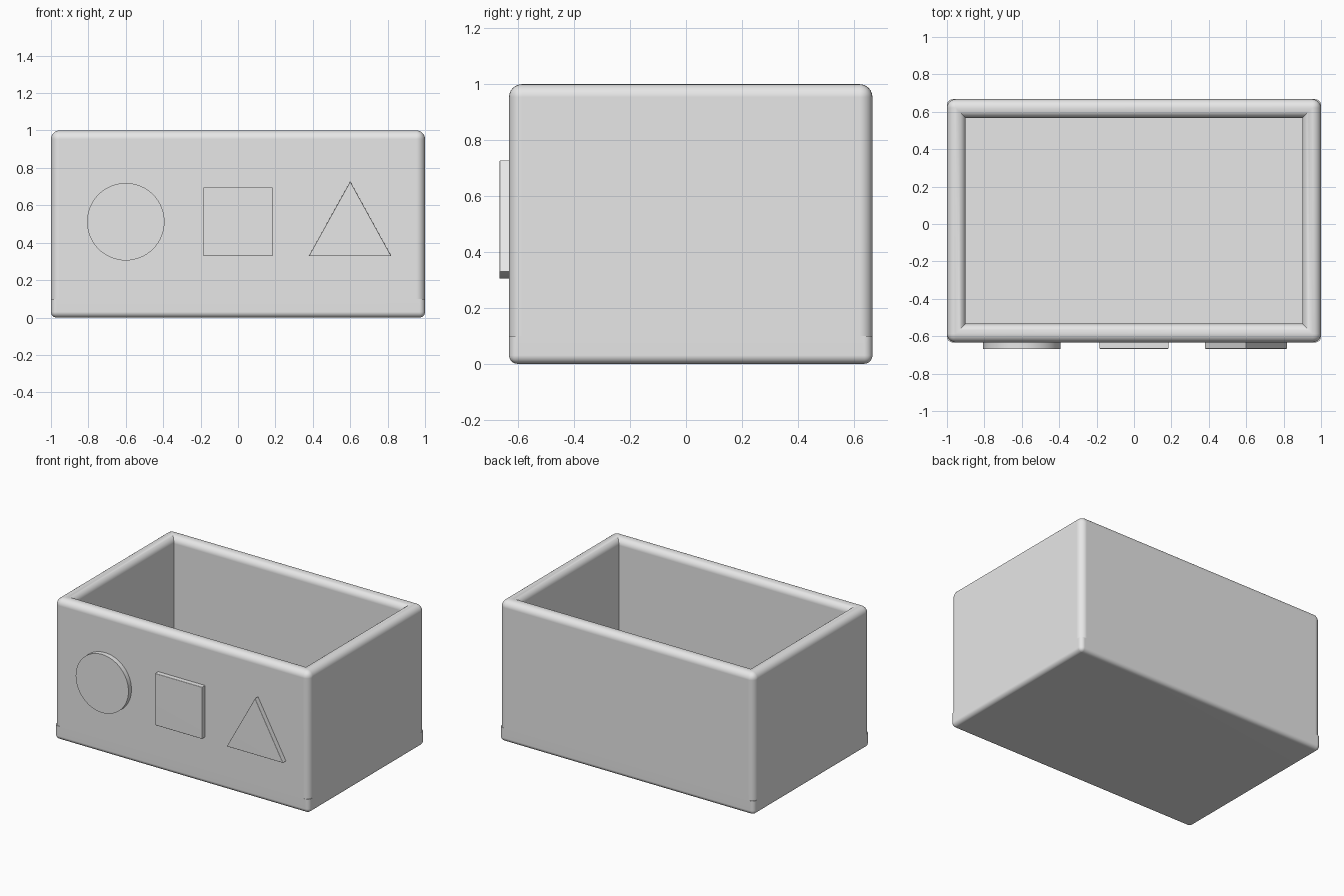
import bpy, bmesh, math
from mathutils import Matrix

if "Cube" in bpy.data.objects:
    bpy.data.objects.remove(bpy.data.objects["Cube"], do_unlink=True)

grey = bpy.data.materials.new("light grey")
grey.use_nodes = True
grey.diffuse_color = (0.8, 0.8, 0.8, 1)
grey.node_tree.nodes["Principled BSDF"].inputs["Base Color"].default_value = (0.8, 0.8, 0.8, 1)

MID_Y, HALF_X, HALF_Y = 0.017, 1.0, 0.65
WALL, FLOOR, TOP = 0.1, 0.1, 1.0
FRONT, FACE = -0.667, MID_Y - HALF_Y


def rect(hx, hy, z):
    return [(x * hx, MID_Y + y * hy, z) for x, y in ((-1, -1), (1, -1), (1, 1), (-1, 1))]


def finish(name, bm, edges=(), radius=0.0, segments=6):
    """Round the chosen edges and turn the mesh into a smooth shaded object."""
    bmesh.ops.recalc_face_normals(bm, faces=bm.faces)
    if radius:
        bmesh.ops.bevel(bm, geom=list(edges), offset=radius, segments=segments,
                        profile=0.5, affect='EDGES')
    mesh = bpy.data.meshes.new(name)
    bm.to_mesh(mesh)
    bm.free()
    mesh.materials.append(grey)
    obj = bpy.data.objects.new(name, mesh)
    bpy.context.collection.objects.link(obj)
    bpy.ops.object.select_all(action='DESELECT')
    obj.select_set(True)
    bpy.context.view_layer.objects.active = obj
    bpy.ops.object.shade_smooth_by_angle(angle=math.radians(30))
    weighted = obj.modifiers.new("even shading", 'WEIGHTED_NORMAL')
    weighted.keep_sharp = True
    return obj


def prism(bm, bottom, top):
    """Close two matching outlines into a solid."""
    a = [bm.verts.new(p) for p in bottom]
    b = [bm.verts.new(p) for p in top]
    bm.faces.new(a)
    bm.faces.new(b)
    for i in range(len(a)):
        j = (i + 1) % len(a)
        bm.faces.new((a[i], a[j], b[j], b[i]))


# Floor slab, rounded below and at the corners
bm = bmesh.new()
prism(bm, rect(HALF_X, HALF_Y, 0), rect(HALF_X, HALF_Y, FLOOR))
finish("floor_slab", bm,
       [e for e in bm.edges if min(v.co.z for v in e.verts) < 0.01], 0.03)

# Walls: a rectangular ring with a rounded rim and outer corners
bm = bmesh.new()
loops = [[bm.verts.new(p) for p in rect(HALF_X - t, HALF_Y - t, z)]
         for t, z in ((0, FLOOR), (0, TOP), (WALL, TOP), (WALL, FLOOR))]
for a, b in zip(loops, loops[1:] + loops[:1]):
    for i in range(4):
        j = (i + 1) % 4
        bm.faces.new((a[i], a[j], b[j], b[i]))
rounded = []
for a, b in ((loops[1], loops[1]), (loops[2], loops[2])):
    rounded += [bm.edges.get((a[i], b[(i + 1) % 4])) for i in range(4)]
rounded += [bm.edges.get((loops[0][i], loops[1][i])) for i in range(4)]
finish("walls", bm, rounded, 0.046)


# Raised shapes on the front
def plate(name, outline, radius):
    bm = bmesh.new()
    prism(bm, [(x, FRONT, z) for x, z in outline], [(x, FACE + 0.02, z) for x, z in outline])
    finish(name, bm, bm.edges[:], radius, 3)


def ring(cx, cz, r, n):
    return [(cx + r * math.cos(2 * math.pi * i / n), cz + r * math.sin(2 * math.pi * i / n))
            for i in range(n)]


plate("circle_plate", ring(-0.6, 0.512, 0.207, 64), 0)
plate("square_plate", [(-0.185, 0.328), (0.185, 0.328), (0.185, 0.696), (-0.185, 0.696)], 0.004)
plate("triangle_plate", [(0.378, 0.328), (0.82, 0.328), (0.6, 0.728)], 0.003)
